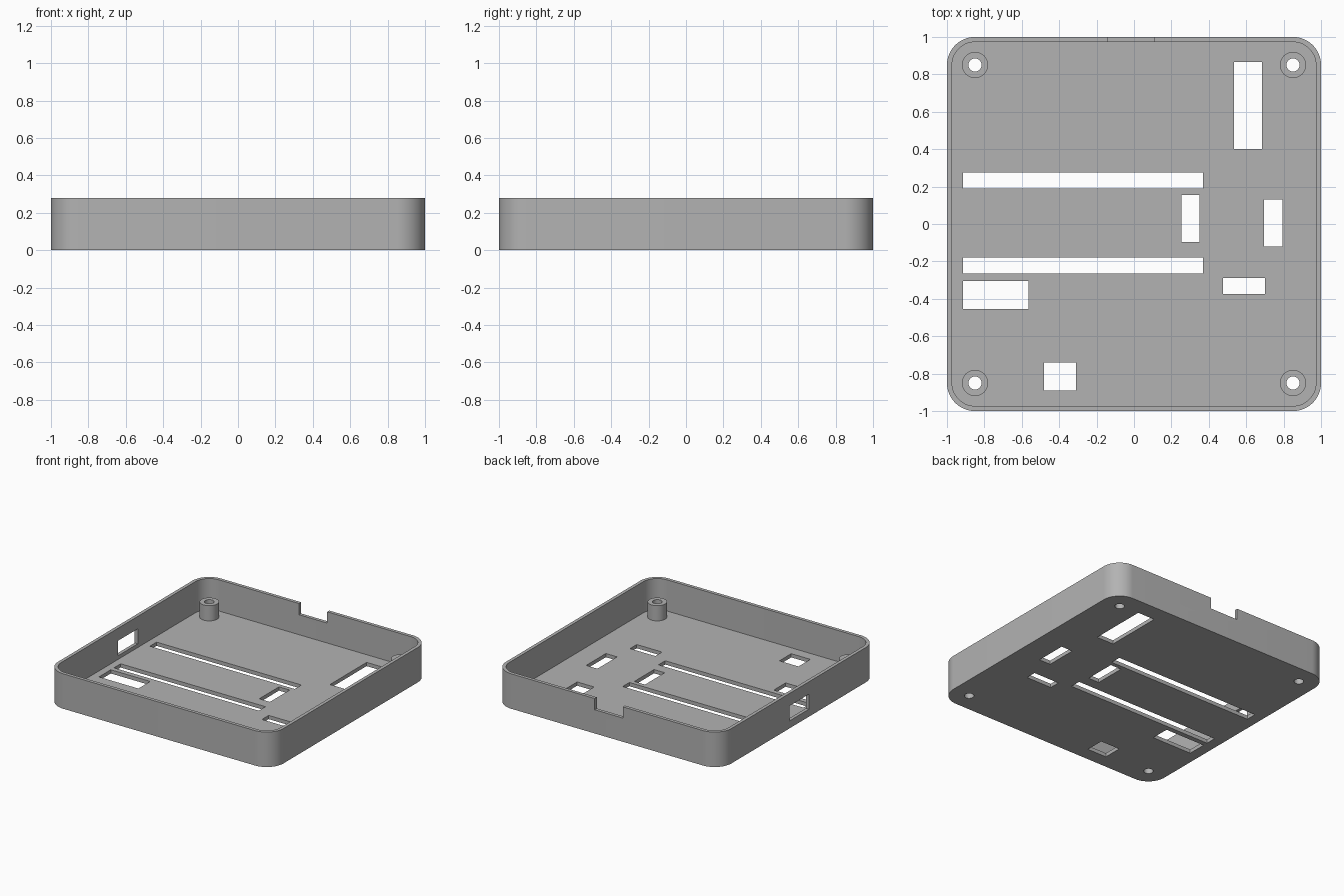
import bpy, bmesh
from math import cos, sin, pi, radians

if "Cube" in bpy.data.objects:
    bpy.data.objects.remove(bpy.data.objects["Cube"], do_unlink=True)

HEIGHT, FLOOR, WALL, RADIUS = 0.28, 0.03, 0.027, 0.15
POST_AT, POST_TOP, POST_R, HOLE_R = 0.85, 0.152, 0.07, 0.035

grey = bpy.data.materials.new("plain grey")
grey.use_nodes = True
colour = (0.45, 0.45, 0.45, 1)
grey.diffuse_color = colour
grey.node_tree.nodes["Principled BSDF"].inputs["Base Color"].default_value = colour


def make_object(name, bm):
    bmesh.ops.recalc_face_normals(bm, faces=bm.faces)
    mesh = bpy.data.meshes.new(name)
    bm.to_mesh(mesh)
    bm.free()
    mesh.materials.append(grey)
    obj = bpy.data.objects.new(name, mesh)
    bpy.context.collection.objects.link(obj)
    return obj


def rounded_square(half, radius, steps=16):
    points = []
    for corner, (sx, sy) in enumerate([(1, 1), (-1, 1), (-1, -1), (1, -1)]):
        for i in range(steps + 1):
            a = (corner + i / steps) * pi / 2
            points.append((sx * (half - radius) + radius * cos(a),
                           sy * (half - radius) + radius * sin(a)))
    return points


def circle(radius, n=48):
    return [(radius * cos(2 * pi * i / n), radius * sin(2 * pi * i / n)) for i in range(n)]


def skin(bm, sections, offset=(0, 0), closed=False):
    """Join (outline, z) sections in order; cap the ends or close the loop."""
    rings = [[bm.verts.new((x + offset[0], y + offset[1], z)) for x, y in outline]
             for outline, z in sections]
    pairs = list(zip(rings, rings[1:]))
    if closed:
        pairs.append((rings[-1], rings[0]))
    else:
        bm.faces.new(rings[0])
        bm.faces.new(rings[-1])
    for a, b in pairs:
        for i in range(len(a)):
            j = (i + 1) % len(a)
            bm.faces.new((a[i], a[j], b[j], b[i]))


def box(bm, x0, x1, y0, y1, z0, z1):
    skin(bm, [([(x0, y0), (x1, y0), (x1, y1), (x0, y1)], z) for z in (z0, z1)])


def smooth(obj):
    bpy.ops.object.select_all(action="DESELECT")
    obj.select_set(True)
    bpy.context.view_layer.objects.active = obj
    bpy.ops.object.shade_smooth_by_angle(angle=radians(30))


# Open tray: floor and rounded walls
outer = rounded_square(1, RADIUS)
inner = rounded_square(1 - WALL, RADIUS - WALL)
bm = bmesh.new()
skin(bm, [(outer, 0), (outer, HEIGHT), (inner, HEIGHT), (inner, FLOOR)])
tray = make_object("tray", bm)

# Cutter: floor slots, wall openings and screw holes
corners = [(sx * POST_AT, sy * POST_AT) for sx in (-1, 1) for sy in (-1, 1)]
slots = [
    (0.535, 0.685, 0.40, 0.865),
    (-0.915, 0.37, 0.19, 0.275),
    (-0.915, 0.37, -0.265, -0.18),
    (0.255, 0.35, -0.095, 0.155),
    (0.695, 0.795, -0.12, 0.13),
    (0.475, 0.70, -0.375, -0.29),
    (-0.915, -0.565, -0.455, -0.305),
    (-0.48, -0.31, -0.89, -0.74),
]
bm = bmesh.new()
for slot in slots:
    box(bm, *slot, -0.1, 0.1)
box(bm, -0.14, 0.11, 0.95, 1.1, 0.19, 0.4)       # notch in the back rim
box(bm, -1.1, -0.95, -0.13, 0.12, 0.06, 0.18)    # window in the side wall
for corner in corners:
    skin(bm, [(circle(HOLE_R), -0.1), (circle(HOLE_R), 0.1)], corner)
cutter = make_object("opening_cutter", bm)
cutter.hide_render = True

cut = tray.modifiers.new("openings", "BOOLEAN")
cut.operation, cut.solver, cut.object = "DIFFERENCE", "EXACT", cutter
bpy.context.view_layer.objects.active = tray
bpy.ops.object.modifier_apply(modifier=cut.name)
bpy.data.objects.remove(cutter, do_unlink=True)
smooth(tray)

# Hollow screw posts in the corners
for (x, y) in corners:
    bm = bmesh.new()
    skin(bm, [(circle(POST_R), FLOOR), (circle(POST_R), POST_TOP),
              (circle(HOLE_R), POST_TOP), (circle(HOLE_R), FLOOR)], (x, y), closed=True)
    side = "left" if x > 0 else "right"
    end = "back" if y > 0 else "front"
    smooth(make_object(f"screw_post_{end}_{side}", bm))
